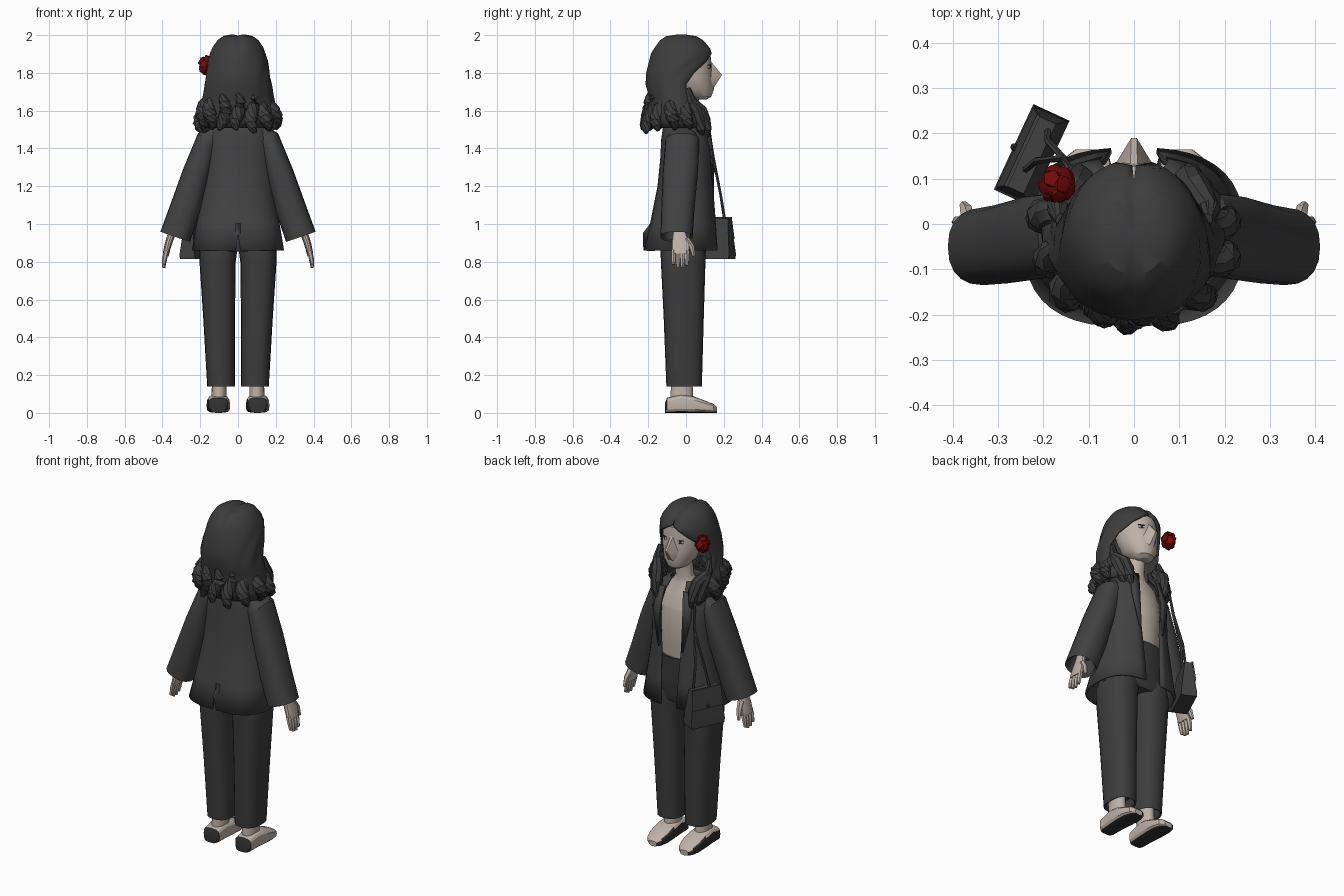
import bpy, bmesh, math, random
from mathutils import Vector as V, Matrix

if "Cube" in bpy.data.objects:
    bpy.data.objects.remove(bpy.data.objects["Cube"])

random.seed(4)
PI = math.pi


def material(name, r, g, b):
    m = bpy.data.materials.new(name)
    m.diffuse_color = (r, g, b, 1)
    m.use_nodes = True
    m.node_tree.nodes["Principled BSDF"].inputs["Base Color"].default_value = m.diffuse_color
    return m


SKIN = material("skin", .52, .44, .39)
TOP = material("camisole", .52, .45, .4)
COAT = material("charcoal cloth", .053, .053, .053)
TROUSER = material("trouser cloth", .046, .046, .046)
HAIR = material("dark hair", .046, .046, .046)
DARK = material("black leather", .03, .03, .03)
RED = material("rose red", .18, .003, .003)
WHITE = material("eye white", .45, .42, .4)


def finish(name, bm, *mats):
    bmesh.ops.remove_doubles(bm, verts=bm.verts, dist=1e-5)
    bmesh.ops.recalc_face_normals(bm, faces=bm.faces)
    me = bpy.data.meshes.new(name)
    bm.to_mesh(me)
    bm.free()
    for m in mats:
        me.materials.append(m)
    ob = bpy.data.objects.new(name, me)
    bpy.context.collection.objects.link(ob)
    return ob


def loft(name, rings, mat, closed=True, caps=True):
    """Skin a list of point rings; open rings leave a slit."""
    bm = bmesh.new()
    rows = [[bm.verts.new(p) for p in r] for r in rings]
    n = len(rows[0])
    for a, b in zip(rows, rows[1:]):
        for i in range(n if closed else n - 1):
            j = (i + 1) % n
            bm.faces.new((a[i], a[j], b[j], b[i]))
    if closed and caps:
        bm.faces.new(rows[0])
        bm.faces.new(rows[-1])
    return finish(name, bm, mat)


def sp(v, p):
    return math.copysign(abs(v) ** p, v)


def ring(c, u, w, n=20, p=1.0, gap=None):
    """Superellipse about c with half axes u (sine) and w (cosine)."""
    c, u, w = V(c), V(u), V(w)
    if gap is None:
        angles = [2 * PI * i / n for i in range(n)]
    else:
        angles = [gap + (2 * PI - 2 * gap) * i / (n - 1) for i in range(n)]
    return [c + u * sp(math.sin(a), p) + w * sp(math.cos(a), p) for a in angles]


def flat(z, rx, yc, ry, cx=0, **k):
    return ring((cx, yc, z), (rx, 0, 0), (0, ry, 0), **k)


def tube(name, pts, radii, mat, n=8):
    pts = [V(p) for p in pts]
    rings = []
    for i, (c, r) in enumerate(zip(pts, radii)):
        t = pts[min(i + 1, len(pts) - 1)] - pts[max(i - 1, 0)]
        q = t.to_track_quat('Z', 'Y')
        rings.append(ring(c, q @ V((r, 0, 0)), q @ V((0, r, 0)), n=n))
    return loft(name, rings, mat)


def ball(name, loc, scale, mat, sub=2, rot=None):
    bm = bmesh.new()
    bmesh.ops.create_icosphere(bm, subdivisions=sub, radius=1)
    m = Matrix.Translation(loc) @ (rot or Matrix()) @ Matrix.Diagonal((*scale, 1))
    bmesh.ops.transform(bm, matrix=m, verts=bm.verts)
    return finish(name, bm, mat)


def thicken(ob, t):
    m = ob.modifiers.new("thickness", 'SOLIDIFY')
    m.thickness, m.offset = t, 0


# Torso, neck and head
loft("torso", [flat(*s) for s in [(1.06, .145, 0, .11), (1.2, .145, .005, .115),
     (1.32, .15, .01, .122), (1.42, .15, .005, .112)]], TOP)
loft("chest_and_neck", [flat(*s) for s in [(1.42, .15, .005, .112), (1.5, .135, 0, .095),
     (1.55, .075, .005, .062), (1.59, .05, .01, .05), (1.7, .047, .025, .048)]], SKIN)
loft("head", [flat(*s, n=28) for s in [(1.66, .03, .075, .035), (1.675, .058, .07, .065),
     (1.715, .088, .048, .1), (1.78, .108, .03, .11), (1.85, .115, .015, .12),
     (1.91, .107, 0, .128), (1.95, .07, -.01, .09)]], SKIN)

# Nose running into the muzzle
bm = bmesh.new()
for x, y, z in [(.008, .128, 1.865), (.006, .19, 1.79), (.014, .172, 1.775), (.05, .118, 1.775),
                (.045, .118, 1.725), (.012, .157, 1.735), (.02, .135, 1.705)]:
    for s in (1, -1):
        bm.verts.new((s * x, y, z))
bmesh.ops.convex_hull(bm, input=bm.verts)
finish("nose_and_mouth", bm, SKIN)

# Eyes
for s in (1, -1):
    turn = Matrix.Rotation(-s * .45, 4, 'Z')
    ball("eye_white", (s * .052, .122, 1.832), (.019, .006, .01), WHITE, rot=turn)
    ball("iris", (s * .052, .1255, 1.832), (.009, .004, .009), DARK, rot=turn)
    ball("lash", (s * .052, .1245, 1.842), (.021, .004, .003), DARK, rot=turn)

# Hair shell: z, half width, back, front, opening angle in degrees
hair = []
for z, rx, yb, yf, g in [(2, .03, -.07, .02, 0), (1.99, .075, -.11, .06, 0), (1.97, .103, -.138, .092, 0),
                         (1.93, .13, -.167, .125, 2), (1.9, .142, -.18, .137, 16), (1.86, .152, -.19, .132, 36),
                         (1.8, .162, -.205, .115, 58), (1.74, .172, -.208, .1, 70), (1.68, .18, -.192, .1, 70),
                         (1.62, .192, -.18, .11, 62), (1.56, .2, -.19, .13, 46), (1.51, .19, -.18, .125, 42)]:
    row = flat(z, rx, (yb + yf) / 2, (yf - yb) / 2, n=49, gap=math.radians(g))
    for i, p in enumerate(row):
        p.x *= 1 + .018 * math.sin(i * .85 + z * 14) * min(1, (2 - z) * 6)
        if z > 1.92:
            p.z -= .014 * math.exp(-(p.x / .02) ** 2)   # parting
    hair.append(row)
crown = [V((0, -.025, 1.992))] * 49
thicken(loft("hair", [crown] + hair, HAIR, closed=False), .012)

# Curled hair ends around the back and sides
for i in range(9):
    a = math.radians(80 + 25 * i)
    ph = random.uniform(0, 6)
    drop = random.uniform(.0, .03)
    pts = []
    for k in range(9):
        t = k / 8
        r = .155 + .04 * math.sin(min(1, t * 1.25) * PI / 2)
        pts.append((r * math.sin(a) + .016 * math.cos(ph + 6 * t),
                    -.022 + r * math.cos(a) + .014 * math.sin(ph + 6 * t),
                    1.69 - (.185 + drop) * t))
    tube("hair_curl", pts, [.012, .022, .029, .034, .037, .037, .033, .025, .01], HAIR)

# Locks in front of the shoulders
for s in (1, -1):
    for x, y, d in [(.145, .05, 0), (.12, .08, .02)]:
        tube("front_lock", [(s * .16, .01, 1.72), (s * .165, .03, 1.65), (s * (x + .015), y, 1.6),
             (s * x, y + .02, 1.55), (s * (x + .005), y + .03, 1.5), (s * (x - .015), y + .03, 1.46 - d)],
             [.014, .026, .034, .032, .026, .008], HAIR)

# Rose in the hair
rose = V((-.168, .087, 1.842))
ball("rose_heart", rose, (.037, .038, .045), RED)
for i in range(16):
    h = 1 - 2 * (i + .5) / 16
    a = i * 2.4
    d = V((math.sqrt(1 - h * h) * math.cos(a), math.sqrt(1 - h * h) * math.sin(a), h))
    rot = (d + V((.3, -.2, .2))).to_track_quat('Z', 'Y').to_matrix().to_4x4()
    ball("rose_petal", rose + V((d.x * .031, d.y * .033, d.z * .043)), (.022, .022, .009), RED, 1, rot)

# Jacket body, open at the front
coat = []
for z, rx, yb, yf, g, p in [(.86, .238, -.222, .163, .05, .74), (1, .215, -.185, .155, .055, .8),
                            (1.2, .185, -.145, .143, .065, .86), (1.35, .178, -.13, .142, .075, .88),
                            (1.45, .18, -.125, .132, .075, .88), (1.52, .15, -.115, .11, .065, .88),
                            (1.575, .085, -.085, .075, .05, .88)]:
    gap = math.asin((g / rx) ** (1 / p))
    coat.append(flat(z, rx, (yb + yf) / 2, (yf - yb) / 2, n=41, p=p, gap=gap))
for row in coat[:2]:   # narrow back vent
    for i, w in ((19, .012), (21, -.012)):
        row[i].x = w
coat[0][20].z += .09
thicken(loft("jacket_body", coat, COAT, closed=False), .012)

# Lapels along the opening
for s in (1, -1):
    inner = [(s * .06, .112, 1.54), (s * .075, .14, 1.4), (s * .07, .145, 1.2)]
    outer = [(s * .11, .1, 1.53), (s * .125, .13, 1.4), (s * .08, .143, 1.19)]
    thicken(loft("lapel", [inner, outer], COAT, closed=False), .008)

for s in (1, -1):
    # Sleeve, with its hollow cuff
    sl = [((.11, -.015, 1.47), (.02, 0, .06), .07), ((.165, -.02, 1.435), (.047, 0, .045), .09),
          ((.22, -.03, 1.27), (.07, 0, .022), .093), ((.28, -.043, 1.08), (.077, 0, .027), .088),
          ((.333, -.05, .932), (.078, 0, .027), .085), ((.33, -.05, .942), (.068, 0, .023), .075),
          ((.3, -.045, 1.03), (.05, 0, .02), .06)]
    loft("sleeve", [ring((s * c[0], c[1], c[2]), (s * u[0], 0, u[2]), (0, w, 0), p=.85) for c, u, w in sl], COAT)

    # Hand
    loft("palm", [ring((s * x, y, z), (s * t, 0, 0), (0, w, 0), n=12, p=.8) for x, y, z, t, w in
         [(.325, -.04, 1.03, .022, .03), (.35, -.035, .95, .021, .036), (.367, -.027, .9, .02, .05),
          (.382, -.03, .845, .016, .048)]], SKIN)
    for i, tip in enumerate((.785, .77, .768, .78)):
        y = -.066 + i * .0235
        tube("finger", [(s * .378, y, .86), (s * .388, y, .82), (s * .394, y, tip)], [.0135, .0135, .009], SKIN, 6)
    tube("thumb", [(s * .362, 0, .92), (s * .37, .03, .88), (s * .376, .042, .83)], [.018, .015, .009], SKIN, 6)

    # Trouser leg, with its hollow hem
    loft("trouser_leg", [flat(z, rx, yc, ry, cx=s * cx, p=.8) for z, cx, rx, yc, ry in
         [(.2, .09, .06, -.01, .08), (.145, .09, .064, -.01, .085), (.14, .09, .073, -.01, .094),
          (.5, .1, .084, -.012, .106), (.8, .108, .096, -.015, .118), (.86, .104, .1, -.015, .12),
          (.92, .095, .09, -.012, .115)]], TROUSER)

    # Ankle and shoe
    loft("ankle", [flat(z, rx, -.022, ry, cx=s * .1) for z, rx, ry in
         [(.05, .042, .062), (.1, .04, .06), (.22, .036, .052)]], SKIN)
    shoe = loft("shoe", [ring((s * .104, y, h / 2), (w, 0, 0), (0, 0, h / 2), n=16, p=.6) for y, w, h in
                [(-.112, .04, .05), (-.1, .052, .08), (-.03, .056, .098), (.04, .062, .088), (.1, .062, .065),
                 (.145, .05, .048), (.165, .025, .03)]], SKIN)
    shoe.data.materials.append(DARK)
    for f in shoe.data.polygons:
        n = f.normal
        f.material_index = int(n.z < -.75 or n.y < -.6 or (n.x < -.6 and f.center.z < .07))

# Trouser waist
loft("trouser_waist", [flat(*s, p=.85) for s in [(.855, .175, -.015, .11), (.88, .2, -.015, .12),
     (1, .175, -.008, .118), (1.13, .153, .003, .121)]], TROUSER)

# Shoulder bag with flap and strap
L, N = V((.42, .907, 0)), V((-.907, .42, 0))


def slab(z, a, b, off=0):
    c = V((-.226, .152, z)) + N * off
    return [c + L * a * i + N * b * j for i, j in ((1, 1), (-1, 1), (-1, -1), (1, -1))]


loft("bag", [slab(.815, .1, .044), slab(.84, .104, .044), slab(1.03, .085, .02)], COAT)
loft("bag_flap", [slab(.92, .097, .004, .037), slab(1.036, .087, .004, .023)], COAT)
ball("bag_clasp", V((-.226, .152, .935)) + N * .042, (.01, .01, .012), DARK, 1)
for x, y in ((-.19, .205), (-.24, .12)):
    tube("bag_strap", [(x, y, 1.02), ((x - .19) / 2, (y + .16) / 2, 1.16), (-.155, .145, 1.35),
         (-.145, .125, 1.48), (-.13, .04, 1.555)], [.008] * 5, COAT, 6)

# Smooth the shading but keep firm edges
for ob in bpy.context.scene.objects:
    ob.select_set(True)
    bpy.context.view_layer.objects.active = ob
bpy.ops.object.shade_smooth_by_angle(angle=math.radians(28))
